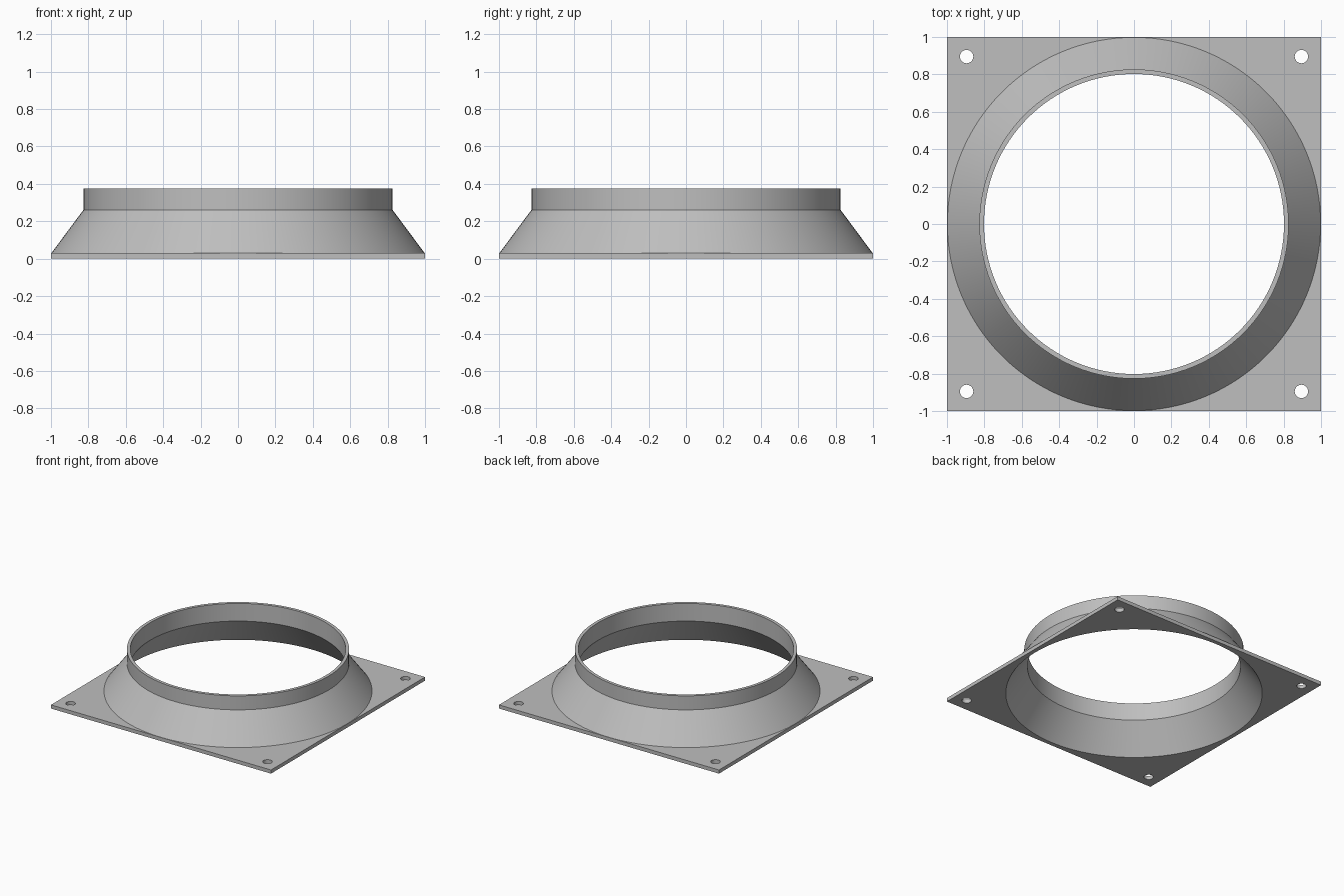
import bpy, bmesh, math

if "Cube" in bpy.data.objects:
    bpy.data.objects.remove(bpy.data.objects["Cube"], do_unlink=True)

SEGMENTS = 128
PLATE = 0.03      # flange thickness
HEIGHT = 0.375

grey = bpy.data.materials.new("light grey")
grey.use_nodes = True
grey.diffuse_color = (0.52, 0.52, 0.52, 1)
grey.node_tree.nodes["Principled BSDF"].inputs["Base Color"].default_value = grey.diffuse_color


def finish(name, bm):
    bmesh.ops.recalc_face_normals(bm, faces=bm.faces[:])
    mesh = bpy.data.meshes.new(name)
    bm.to_mesh(mesh)
    bm.free()
    mesh.materials.append(grey)
    obj = bpy.data.objects.new(name, mesh)
    bpy.context.collection.objects.link(obj)
    return obj


def solid_of_revolution(name, profile, segments=SEGMENTS, centre=(0, 0)):
    """Capped solid from (radius, height) pairs, bottom to top."""
    bm = bmesh.new()
    rings = []
    for r, z in profile:
        angles = [math.tau * i / segments for i in range(segments)]
        rings.append([bm.verts.new((centre[0] + r * math.cos(a),
                                    centre[1] + r * math.sin(a), z)) for a in angles])
    for low, high in zip(rings, rings[1:]):
        for i in range(segments):
            j = (i + 1) % segments
            bm.faces.new((low[i], low[j], high[j], high[i]))
    bm.faces.new(rings[0][::-1])
    bm.faces.new(rings[-1])
    return finish(name, bm)


def combine(target, other, operation):
    mod = target.modifiers.new(operation.title(), "BOOLEAN")
    mod.operation = operation
    mod.solver = "EXACT"
    mod.object = other
    bpy.context.view_layer.objects.active = target
    bpy.ops.object.modifier_apply(modifier=mod.name)
    bpy.data.objects.remove(other, do_unlink=True)


# Square mounting plate
bm = bmesh.new()
bmesh.ops.create_cube(bm, size=1)
bmesh.ops.scale(bm, vec=(2, 2, PLATE), verts=bm.verts)
bmesh.ops.translate(bm, vec=(0, 0, PLATE / 2), verts=bm.verts)
flange = finish("flanged_duct_adapter", bm)

# Tapered skirt and straight collar
collar = solid_of_revolution("collar", [(0.985, 0.01), (0.985, PLATE * 0.8), (0.998, PLATE * 0.9),
                                        (0.998, PLATE), (0.827, 0.26), (0.827, HEIGHT)])
combine(flange, collar, "UNION")

# Bore follows the outer shape
bore = solid_of_revolution("bore", [(0.98, -0.02), (0.966, 0), (0.802, 0.23), (0.802, HEIGHT + 0.1)])
combine(flange, bore, "DIFFERENCE")

# Corner screw holes
for x in (-1, 1):
    for y in (-1, 1):
        hole = solid_of_revolution("screw_hole", [(0.036, -0.1), (0.036, 0.1)], 24,
                                   (x * 0.895, y * 0.895))
        combine(flange, hole, "DIFFERENCE")

# Smooth curved walls, crisp edges
bpy.ops.object.select_all(action="DESELECT")
flange.select_set(True)
bpy.context.view_layer.objects.active = flange
bpy.ops.object.shade_smooth_by_angle(angle=math.radians(25))
